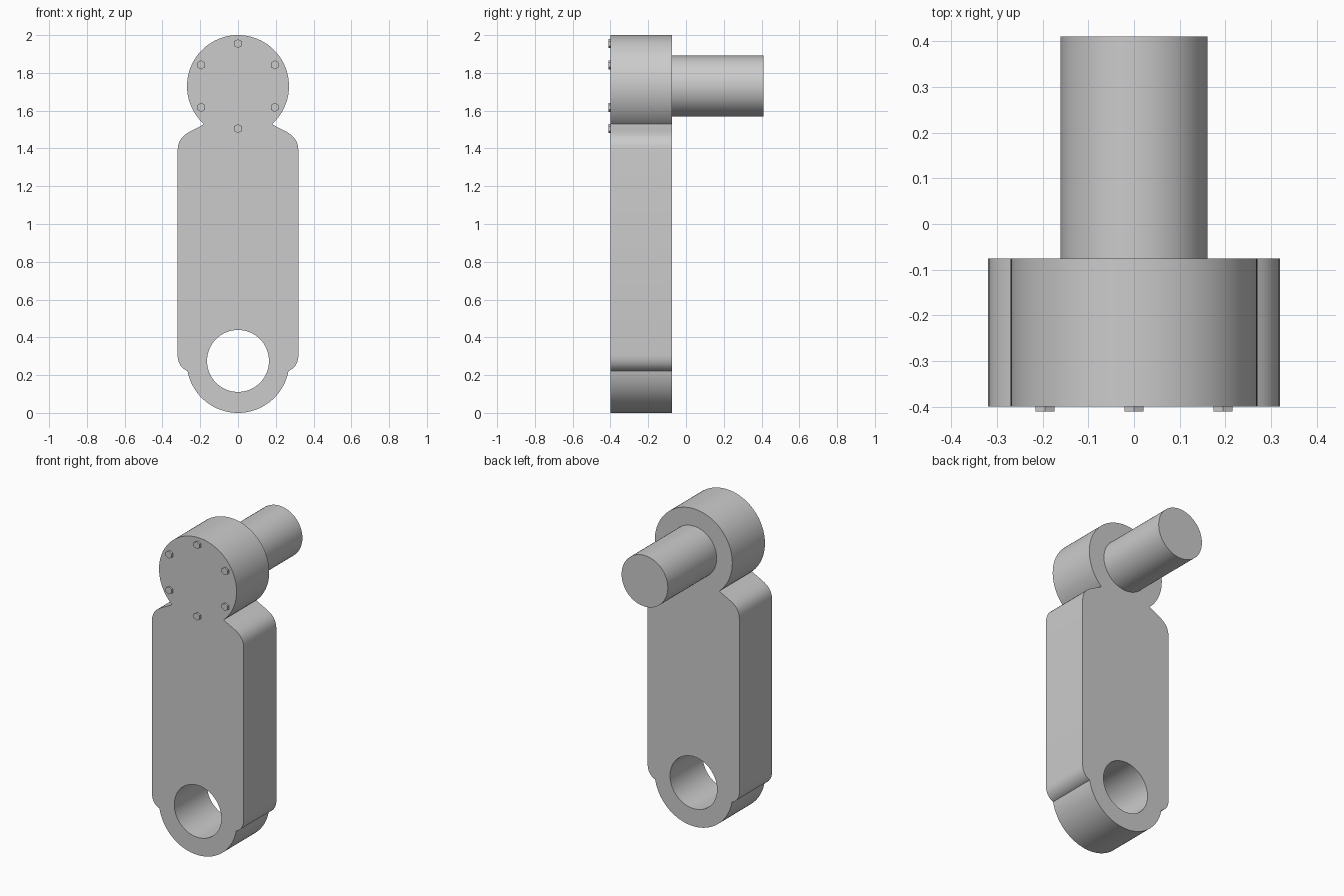
import bpy, bmesh
from math import sin, cos, pi, atan2, radians
from mathutils import Vector, Matrix
from mathutils.geometry import interpolate_bezier

cube = bpy.data.objects.get("Cube")
if cube:
    bpy.data.objects.remove(cube, do_unlink=True)

steel = bpy.data.materials.new("grey_steel")
steel.use_nodes = True
colour = (0.6, 0.6, 0.6, 1)
steel.diffuse_color = colour
steel.node_tree.nodes["Principled BSDF"].inputs["Base Color"].default_value = colour

FRONT, BACK = -0.40, -0.075
TOP_Z, LOW_Z, END_R = 1.73, 0.272, 0.27


def finish(bm, name):
    bmesh.ops.recalc_face_normals(bm, faces=bm.faces)
    mesh = bpy.data.meshes.new(name)
    bm.to_mesh(mesh)
    bm.free()
    mesh.materials.append(steel)
    obj = bpy.data.objects.new(name, mesh)
    bpy.context.collection.objects.link(obj)
    bpy.ops.object.select_all(action="DESELECT")
    obj.select_set(True)
    bpy.context.view_layer.objects.active = obj
    bpy.ops.object.shade_smooth_by_angle(angle=radians(30))
    return obj


def arc(z, radius, start, end, steps):
    angles = [start + (end - start) * i / steps for i in range(steps + 1)]
    return [(radius * cos(a), z + radius * sin(a)) for a in angles]


def bend(*points):
    knots = [Vector((x, z, 0)) for x, z in points]
    return [(p.x, p.y) for p in interpolate_bezier(*knots, 10)]


def cylinder(name, x, z, radius, y0, y1, sides):
    bm = bmesh.new()
    place = Matrix.Translation((x, (y0 + y1) / 2, z)) @ Matrix.Rotation(pi / 2, 4, "X")
    bmesh.ops.create_cone(bm, cap_ends=True, segments=sides, radius1=radius,
                          radius2=radius, depth=y1 - y0, matrix=place)
    return finish(bm, name)


# Crank arm: half outline from bottom to top, mirrored, with a round bore
low, neck = (0.265, 0.222), (0.18, 1.529)
half = arc(LOW_Z, END_R + 0.002, -pi / 2, atan2(low[1] - LOW_Z, low[0]), 24)
half += bend(low, (0.285, 0.228), (0.319, 0.25), (0.32, 0.305))
half += bend((0.32, 1.385), (0.32, 1.48), (0.25, 1.485), neck)
half += arc(TOP_Z, END_R, atan2(neck[1] - TOP_Z, neck[0]), pi / 2, 40)[1:]
outline = half + [(-x, z) for x, z in reversed(half[1:-1])]
bore = arc(LOW_Z + 0.003, 0.164, 0, 2 * pi, 64)[:-1]

bm = bmesh.new()
edges = []
for loop in (outline, bore):
    verts = [bm.verts.new((x, FRONT, z)) for x, z in loop]
    edges += [bm.edges.new((verts[i - 1], v)) for i, v in enumerate(verts)]
bmesh.ops.remove_doubles(bm, verts=bm.verts, dist=0.0005)
bmesh.ops.triangle_fill(bm, edges=bm.edges[:], use_beauty=True)
grown = bmesh.ops.extrude_face_region(bm, geom=bm.faces[:], use_keep_orig=True)
moved = [g for g in grown["geom"] if isinstance(g, bmesh.types.BMVert)]
bmesh.ops.translate(bm, verts=moved, vec=(0, BACK - FRONT, 0))
finish(bm, "crank_arm")

# Crank pin behind the upper end
cylinder("crank_pin", 0, TOP_Z, 0.161, BACK - 0.01, 0.411, 64)

# Ring of hexagonal bolt heads on the front
for i in range(6):
    a = pi / 2 + i * pi / 3
    cylinder(f"bolt_head_{i + 1}", 0.225 * cos(a), TOP_Z + 0.225 * sin(a),
             0.024, FRONT - 0.011, FRONT + 0.005, 6)
